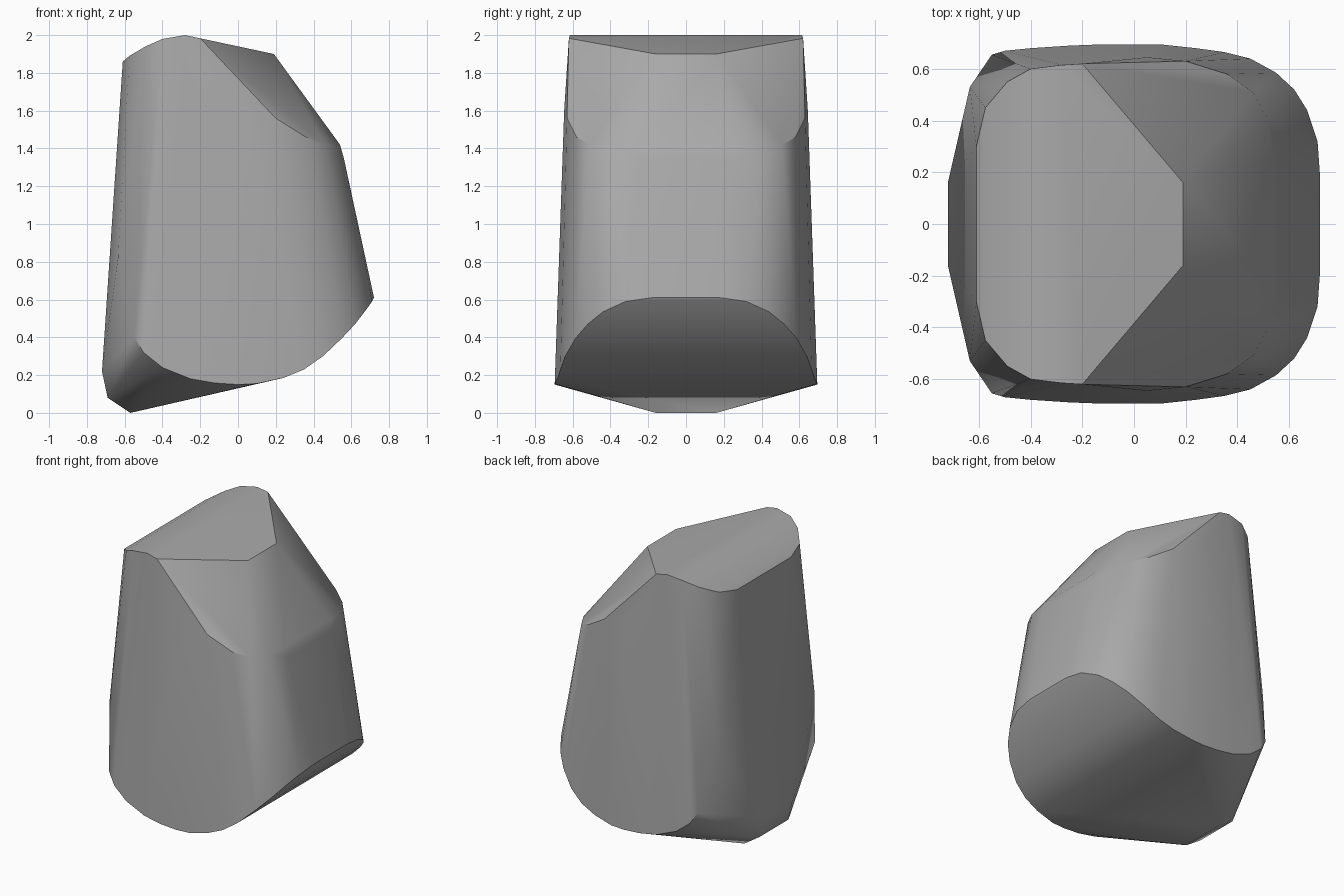
import bpy, bmesh, math

cube = bpy.data.objects.get("Cube")
if cube:
    bpy.data.objects.remove(cube, do_unlink=True)


def make_material(name, colour):
    material = bpy.data.materials.new(name)
    material.use_nodes = True
    material.diffuse_color = colour
    material.node_tree.nodes["Principled BSDF"].inputs["Base Color"].default_value = colour
    return material


def hull_object(name, rims, material, crease_angle):
    """Wrap mirrored rim curves in one convex skin with smooth sides and sharp rims."""
    mesh = bpy.data.meshes.new(name)
    bm = bmesh.new()
    for rim in rims:
        for x, y, z in rim:
            for side in (-1, 1):
                bm.verts.new((x, side * y, z))
    hull = bmesh.ops.convex_hull(bm, input=bm.verts[:])
    unused = set(hull["geom_interior"]) | set(hull["geom_unused"])
    bmesh.ops.delete(bm, geom=[g for g in unused if isinstance(g, bmesh.types.BMVert)],
                     context="VERTS")
    bmesh.ops.dissolve_limit(bm, angle_limit=math.radians(1), verts=bm.verts[:],
                             edges=bm.edges[:])
    bmesh.ops.recalc_face_normals(bm, faces=bm.faces[:])
    bm.to_mesh(mesh)
    bm.free()
    mesh.materials.append(material)
    obj = bpy.data.objects.new(name, mesh)
    bpy.context.collection.objects.link(obj)
    bpy.ops.object.select_all(action="DESELECT")
    obj.select_set(True)
    bpy.context.view_layer.objects.active = obj
    bpy.ops.object.shade_smooth_by_angle(angle=math.radians(crease_angle))
    return obj


# Rim of the arched top, from the left end to the sloping tip
top_rim = [(-.61, .3, 1.86), (-.575, .45, 1.89), (-.49, .55, 1.94), (-.4, .6, 1.98),
           (-.28, .615, 2), (-.2, .62, 1.983), (.19, .16, 1.9)]

# Soft shoulder where the slope meets the upright end
shoulder = [(.54, .25, 1.42), (.56, .25, 1.35), (.52, .4, 1.41), (.46, .51, 1.42),
            (.36, .58, 1.46), (.2, .63, 1.56), (.05, .645, 1.6)]

# Rim of the rounded underside
bottom_rim = [(.72, .18, .61), (.71, .32, .59), (.67, .44, .535), (.62, .52, .47),
              (.55, .585, .395), (.45, .64, .3), (.35, .665, .23), (.24, .68, .185),
              (.1, .695, .155), (0, .695, .15), (-.12, .695, .158), (-.25, .69, .18),
              (-.4, .68, .24), (-.5, .67, .32), (-.55, .655, .4), (-.635, .53, .82)]

# Blunt lower corner
corner = [(-.72, .16, .22), (-.69, .16, .08), (-.57, .16, 0)]

stone_grey = make_material("stone grey", (.4, .4, .4, 1))
hull_object("boulder", [top_rim, shoulder, bottom_rim, corner], stone_grey, 30)
